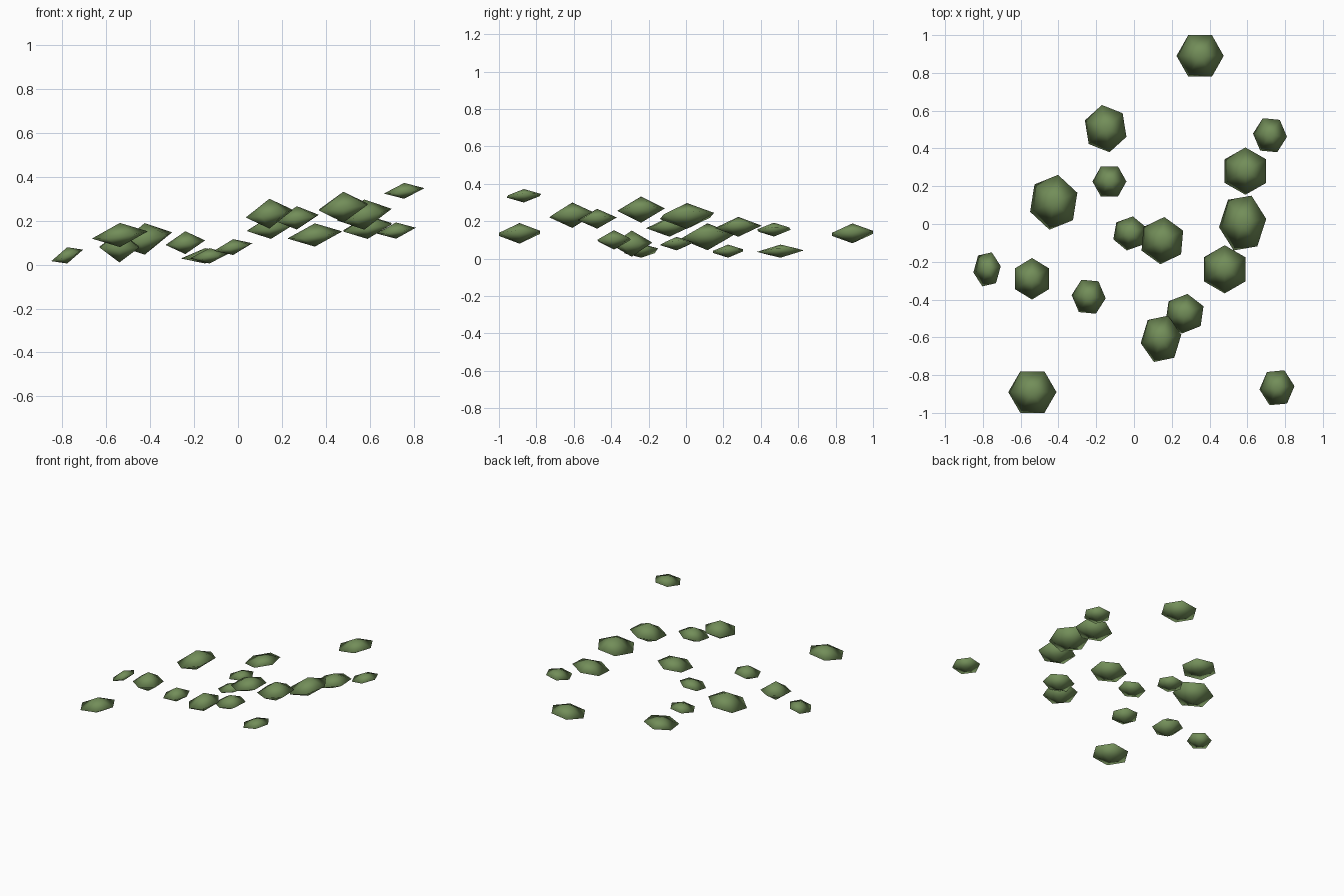
import bpy
import bmesh
from math import cos, sin, radians

default_cube = bpy.data.objects.get("Cube")
if default_cube:
    bpy.data.objects.remove(default_cube, do_unlink=True)

# One leaf green for every clump
leaf_green = bpy.data.materials.new("leaf_green")
leaf_green.use_nodes = True
green = (0.17, 0.27, 0.10, 1.0)
leaf_green.diffuse_color = green
shader = leaf_green.node_tree.nodes["Principled BSDF"]
shader.inputs["Base Color"].default_value = green
shader.inputs["Roughness"].default_value = 0.9


def fit(values, centre, size):
    """Stretch values so that they span size around centre."""
    low, high = min(values), max(values)
    return [centre + size * ((v - low) / (high - low) - 0.5) for v in values]


def leaf_clump(name, x, y, z, width, depth, half_height, turn, slope):
    """Flattened six-sided lozenge: two tips and a tilted rim."""
    angles = [radians(turn + 60 * i) for i in range(6)]
    rim_x = fit([cos(a) for a in angles], x, width)
    rim_y = fit([sin(a) for a in angles], y, depth)
    bm = bmesh.new()
    rim = []
    for px, py in zip(rim_x, rim_y):
        # The rim rises mostly to the left and a little to the back
        rise = slope * (px - x) + 0.05 * (py - y)
        rim.append(bm.verts.new((px, py, z + rise)))
    top = bm.verts.new((x, y, z + half_height))
    bottom = bm.verts.new((x, y, z - half_height))
    for i in range(6):
        bm.faces.new((top, rim[i - 1], rim[i]))
        bm.faces.new((bottom, rim[i], rim[i - 1]))
    for face in bm.faces:
        face.smooth = True
    mesh = bpy.data.meshes.new(name)
    bm.to_mesh(mesh)
    bm.free()
    mesh.materials.append(leaf_green)
    clump = bpy.data.objects.new(name, mesh)
    bpy.context.collection.objects.link(clump)
    return clump


# Clumps: x, y, z, width, depth, half height, turn in degrees, slope of rim
clumps = [
    (.35, .89, .135, .25, .22, .053, 0, .13),
    (-.15, .505, .04, .22, .25, .035, 100, .13),
    (-.13, .225, .04, .18, .16, .035, 0, .13),
    (-.425, .115, .117, .25, .29, .072, 20, .22),
    (.72, .47, .155, .18, .18, .037, -5, .15),
    (.59, .28, .17, .22, .25, .053, 90, .15),
    (.575, .005, .228, .25, .29, .069, 8, .2),
    (.48, -.24, .262, .22, .255, .07, 90, .12),
    (-.022, -.05, .08, .175, .18, .036, 20, .18),
    (.15, -.088, .17, .22, .25, .053, 85, .13),
    (-.778, -.24, .042, .145, .18, .037, 10, .35),
    (-.54, -.29, .08, .18, .22, .07, 90, 0),
    (-.24, -.385, .1, .18, .18, .052, -5, .12),
    (.268, -.475, .213, .2, .21, .053, 82, .12),
    (.143, -.608, .232, .215, .245, .068, 10, .15),
    (-.538, -.89, .135, .255, .22, .055, 0, .13),
    (.757, -.867, .336, .185, .185, .036, 5, .13),
]
for number, values in enumerate(clumps, 1):
    leaf_clump(f"leaf_clump_{number}", *values)
